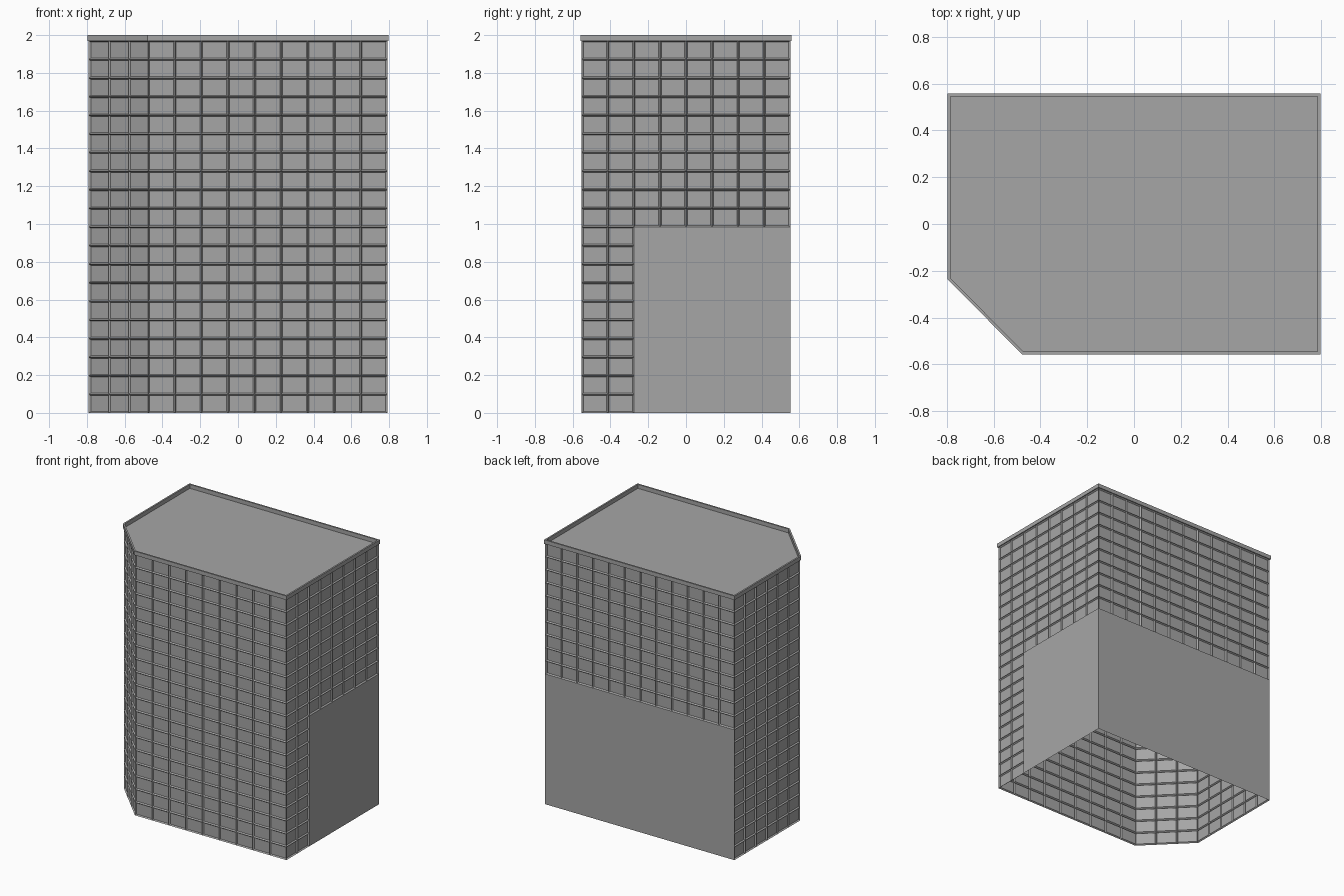
import bpy, bmesh
from mathutils import Vector

cube = bpy.data.objects.get("Cube")
if cube:
    bpy.data.objects.remove(cube)

TOP, ROOF = 2.0, 1.97        # parapet top, roof deck
ROWS = 20                    # storeys
MARGIN, RECESS = 0.01, 0.01  # window frame width and depth

grey = bpy.data.materials.new("concrete_grey")
grey.use_nodes = True
colour = (0.38, 0.38, 0.38, 1)
grey.diffuse_color = colour
grey.node_tree.nodes["Principled BSDF"].inputs["Base Color"].default_value = colour


def footprint(d):
    """Rectangle with one cut corner, moved inward by d, anticlockwise."""
    x, y, k = 0.797 - d, 0.558 - d, 0.414 * d
    return [(-0.478 + k, -y), (x, -y), (x, y), (-x, y), (-x, -0.237 + k)]


def finish(bm, name):
    mesh = bpy.data.meshes.new(name)
    bm.to_mesh(mesh)
    bm.free()
    mesh.materials.append(grey)
    obj = bpy.data.objects.new(name, mesh)
    bpy.context.collection.objects.link(obj)


def wall(name, a, b, columns, has_window):
    """One facade sheet from a to b with a grid of recessed windows."""
    bm = bmesh.new()
    a, b = Vector((*a, 0)), Vector((*b, 0))
    grid = [[bm.verts.new(a.lerp(b, c / columns) + Vector((0, 0, ROOF * r / ROWS)))
             for c in range(columns + 1)] for r in range(ROWS + 1)]
    windows, blank = [], []
    for r in range(ROWS):
        for c in range(columns):
            face = bm.faces.new((grid[r][c], grid[r][c + 1],
                                 grid[r + 1][c + 1], grid[r + 1][c]))
            (windows if has_window(r, c) else blank).append(face)
    bm.normal_update()
    bmesh.ops.inset_individual(bm, faces=windows, thickness=MARGIN, depth=-RECESS)
    if blank:
        bmesh.ops.dissolve_faces(bm, faces=blank)
    finish(bm, name)


# Facades: name, columns, rule for which cells hold a window
half = ROWS // 2
facades = [
    ("front_wall", 9, lambda r, c: True),
    ("left_wall", 8, lambda r, c: r >= half or c < 2),
    ("back_wall", 12, lambda r, c: r >= half),
    ("right_wall", 6, lambda r, c: True),
    ("cut_corner_wall", 3, lambda r, c: True),
]
corners = footprint(0.006)
for i, (name, columns, rule) in enumerate(facades):
    wall(name, corners[i], corners[(i + 1) % 5], columns, rule)

# Roof deck
bm = bmesh.new()
bm.faces.new([bm.verts.new((x, y, ROOF)) for x, y in footprint(0.006)])
finish(bm, "roof_deck")

# Parapet: closed ring swept round the footprint
bm = bmesh.new()
section = [(0, ROOF), (0, TOP), (0.012, TOP), (0.012, ROOF)]
loops = [[bm.verts.new((x, y, z)) for x, y in footprint(d)] for d, z in section]
for s in range(4):
    lower, upper = loops[s], loops[(s + 1) % 4]
    for i in range(5):
        j = (i + 1) % 5
        bm.faces.new((lower[i], lower[j], upper[j], upper[i]))
bmesh.ops.recalc_face_normals(bm, faces=bm.faces)
finish(bm, "parapet")
